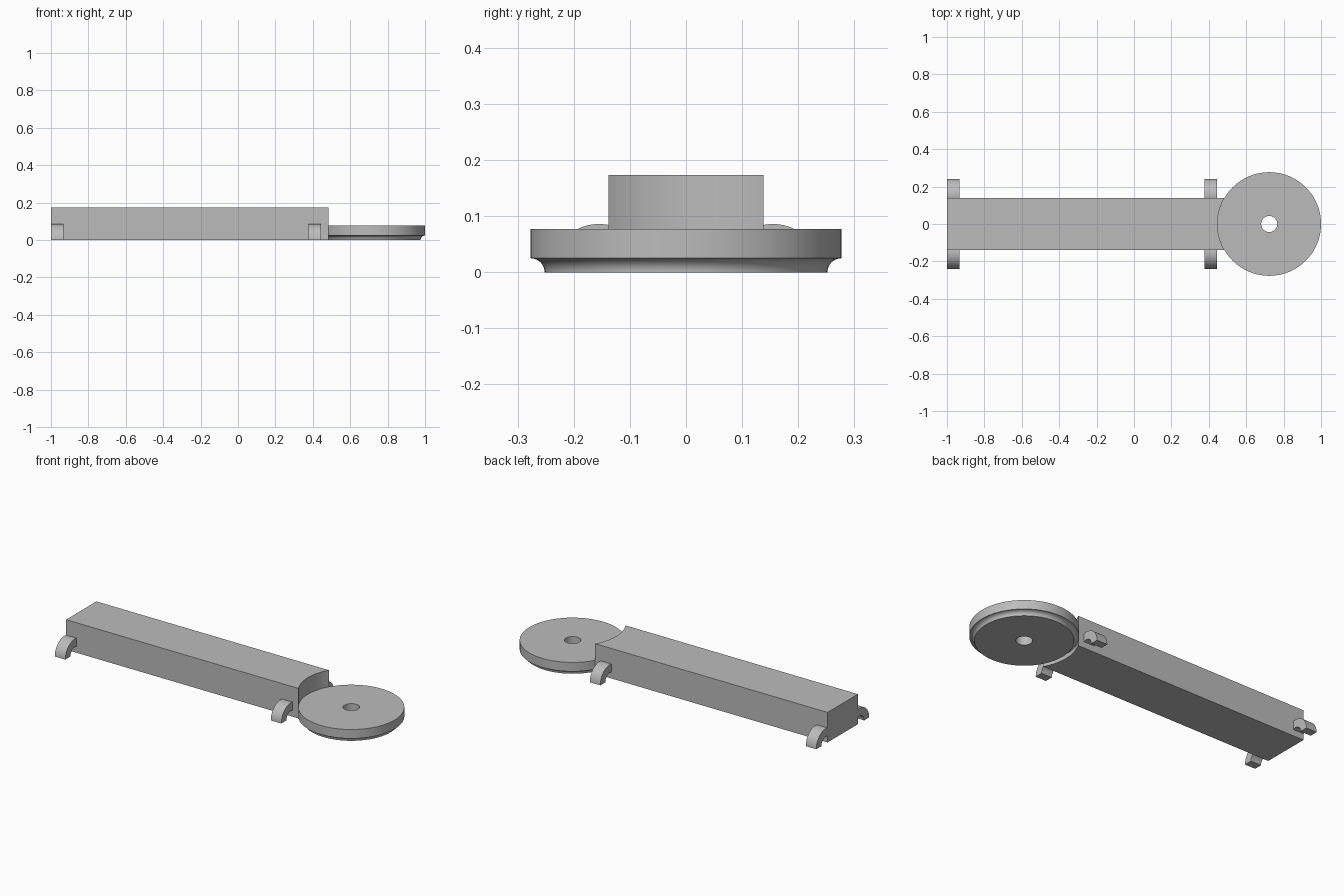
import bpy
import bmesh
from math import sin, cos, asin, pi, radians
from mathutils import Vector

cube = bpy.data.objects.get("Cube")
if cube:
    bpy.data.objects.remove(cube, do_unlink=True)

DISC_X, DISC_R, HOLE_R = 0.723, 0.277, 0.043
HALF_W, BODY_H = 0.138, 0.173
SEGMENTS = 96

grey = bpy.data.materials.new("plain grey")
grey.use_nodes = True
colour = (0.5, 0.5, 0.5, 1)
grey.diffuse_color = colour
grey.node_tree.nodes["Principled BSDF"].inputs["Base Color"].default_value = colour


def arc(cx, cy, r, start, end, steps):
    angles = [start + (end - start) * i / steps for i in range(steps + 1)]
    return [(cx + r * cos(a), cy + r * sin(a)) for a in angles]


def finish(name, bm):
    bmesh.ops.remove_doubles(bm, verts=bm.verts, dist=1e-5)
    bmesh.ops.recalc_face_normals(bm, faces=bm.faces)
    mesh = bpy.data.meshes.new(name)
    bm.to_mesh(mesh)
    bm.free()
    mesh.materials.append(grey)
    obj = bpy.data.objects.new(name, mesh)
    bpy.context.collection.objects.link(obj)
    bpy.ops.object.select_all(action='DESELECT')
    obj.select_set(True)
    bpy.context.view_layer.objects.active = obj
    bpy.ops.object.shade_smooth_by_angle(angle=radians(30))
    return obj


def prism(name, points, offset):
    bm = bmesh.new()
    face = bm.faces.new([bm.verts.new(p) for p in points])
    new = bmesh.ops.extrude_face_region(bm, geom=[face], use_keep_orig=True)
    moved = [v for v in new["geom"] if isinstance(v, bmesh.types.BMVert)]
    bmesh.ops.translate(bm, verts=moved, vec=Vector(offset))
    return finish(name, bm)


# Long body with a concave end that hugs the disc
half = asin(HALF_W / DISC_R)
outline = [(-1, HALF_W), (-1, -HALF_W)]
outline += arc(DISC_X, 0, DISC_R, pi + half, pi - half, 24)
prism("body", [(x, y, 0) for x, y in outline], (0, 0, BODY_H))

# Disc with a coved lower edge and a through hole
profile = [(HOLE_R, 0)] + arc(DISC_R, 0, 0.025, pi, pi / 2, 10)
profile += [(DISC_R, 0.077), (HOLE_R, 0.077), (HOLE_R, 0)]
bm = bmesh.new()
verts = [bm.verts.new((DISC_X + r, 0, z)) for r, z in profile]
edges = [bm.edges.new(pair) for pair in zip(verts, verts[1:])]
bmesh.ops.spin(bm, geom=verts + edges, cent=(DISC_X, 0, 0), axis=(0, 0, 1),
               angle=2 * pi, steps=SEGMENTS)
finish("disc", bm)

# Four arched feet curving from the body sides to the ground
FOOT_Y, OUTER, INNER, FOOT_W = 0.155, 0.086, 0.04, 0.067
for side, side_name in ((1, "back"), (-1, "front")):
    for x, end_name in ((-1, "right"), (0.378, "left")):
        reach = FOOT_Y - HALF_W + 0.003
        ring = arc(FOOT_Y, 0, OUTER, 0, pi / 2 + asin(reach / OUTER), 20)
        ring += arc(FOOT_Y, 0, INNER, pi / 2 + asin(reach / INNER), 0, 16)
        prism(f"{side_name}_{end_name}_foot",
              [(x, side * y, z) for y, z in ring], (FOOT_W, 0, 0))
